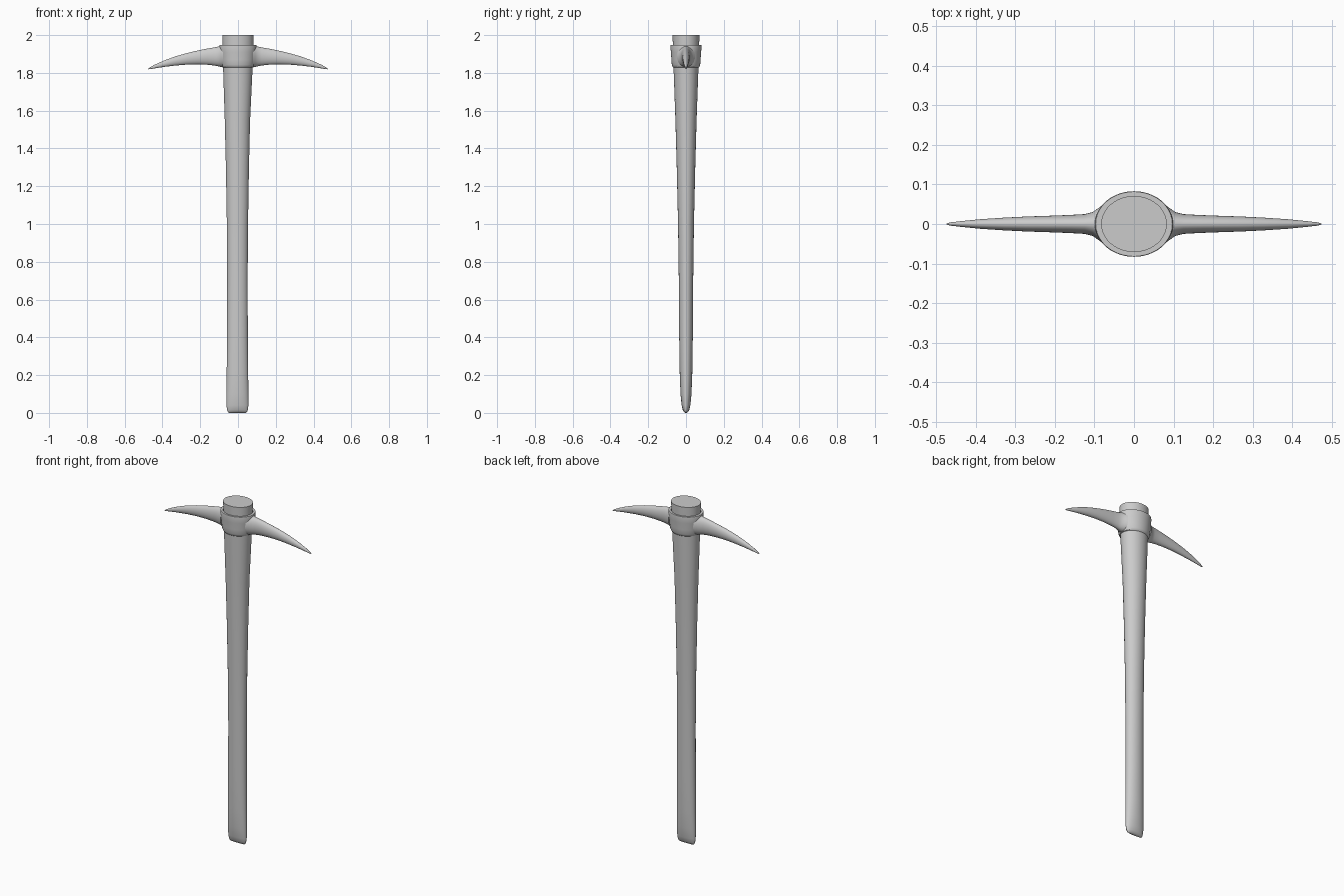
import bpy, bmesh
from math import cos, sin, pi

if "Cube" in bpy.data.objects:
    bpy.data.objects.remove(bpy.data.objects["Cube"])

SIDES = 40


def ellipse(center, a, b, axis):
    """Ring of points around the z axis or the x axis."""
    cx, cy, cz = center
    pts = []
    for i in range(SIDES):
        t = 2 * pi * i / SIDES
        if axis == 'z':
            pts.append((cx + a * cos(t), cy + b * sin(t), cz))
        else:
            pts.append((cx, cy + a * cos(t), cz + b * sin(t)))
    return pts


def loft(name, rings, loop=False, angle=40):
    """Skin a list of rings; loop joins last to first, otherwise ends are capped."""
    bm = bmesh.new()
    vs = [[bm.verts.new(p) for p in r] for r in rings]
    pairs = list(zip(vs, vs[1:]))
    if loop:
        pairs.append((vs[-1], vs[0]))
    for lo, hi in pairs:
        for i in range(SIDES):
            j = (i + 1) % SIDES
            bm.faces.new((lo[i], lo[j], hi[j], hi[i]))
    if not loop:
        bm.faces.new(vs[0])
        bm.faces.new(vs[-1])
    bmesh.ops.recalc_face_normals(bm, faces=bm.faces)
    mesh = bpy.data.meshes.new(name)
    bm.to_mesh(mesh)
    bm.free()
    ob = bpy.data.objects.new(name, mesh)
    bpy.context.collection.objects.link(ob)
    bpy.ops.object.select_all(action='DESELECT')
    ob.select_set(True)
    bpy.context.view_layer.objects.active = ob
    bpy.ops.object.shade_smooth_by_angle(angle=angle * pi / 180)
    return ob


# Handle: flat wedge foot growing into an oval top (z, centre x, half x, half y)
handle = [
    (0.0, -0.003, 0.044, 0.003), (0.004, -0.003, 0.050, 0.010),
    (0.015, -0.003, 0.055, 0.017), (0.04, -0.003, 0.058, 0.023),
    (0.10, -0.003, 0.058, 0.029), (0.20, -0.003, 0.057, 0.033),
    (0.40, -0.003, 0.055, 0.036), (0.70, -0.003, 0.054, 0.038),
    (1.00, -0.003, 0.056, 0.042), (1.30, -0.003, 0.061, 0.049),
    (1.55, -0.003, 0.067, 0.056), (1.80, -0.001, 0.077, 0.065),
    (1.92, 0.0, 0.081, 0.069), (2.00, 0.0, 0.083, 0.071),
]
loft("handle", [ellipse((cx, 0, z), a, b, 'z') for z, cx, a, b in handle], angle=60)

# Collar: oval ring hugging the handle (z, half x, half y)
collar = [
    (1.828, 0.078, 0.067), (1.830, 0.083, 0.070), (1.842, 0.088, 0.075),
    (1.87, 0.092, 0.077), (1.91, 0.096, 0.080), (1.942, 0.099, 0.083),
    (1.948, 0.097, 0.082), (1.948, 0.083, 0.071),
]
loft("head_collar", [ellipse((0, 0, z), a, b, 'z') for z, a, b in collar], loop=True)

# Curved spike, mirrored to the other side (x, bottom z, top z, half y)
spike = [
    (0.080, 1.831, 1.944, 0.048), (0.092, 1.832, 1.942, 0.039),
    (0.105, 1.835, 1.939, 0.030), (0.125, 1.839, 1.935, 0.025),
    (0.16, 1.843, 1.929, 0.023), (0.21, 1.845, 1.919, 0.021),
    (0.27, 1.844, 1.905, 0.019), (0.33, 1.839, 1.888, 0.016),
    (0.39, 1.832, 1.866, 0.012), (0.44, 1.824, 1.844, 0.007),
    (0.465, 1.820, 1.830, 0.004), (0.475, 1.819, 1.823, 0.001),
]
spikes = loft("head_spikes",
              [ellipse((x, 0, (lo + hi) / 2), w, (hi - lo) / 2, 'x')
               for x, lo, hi, w in spike])
mirror = spikes.modifiers.new("mirror", 'MIRROR')
mirror.use_axis = (True, False, False)
